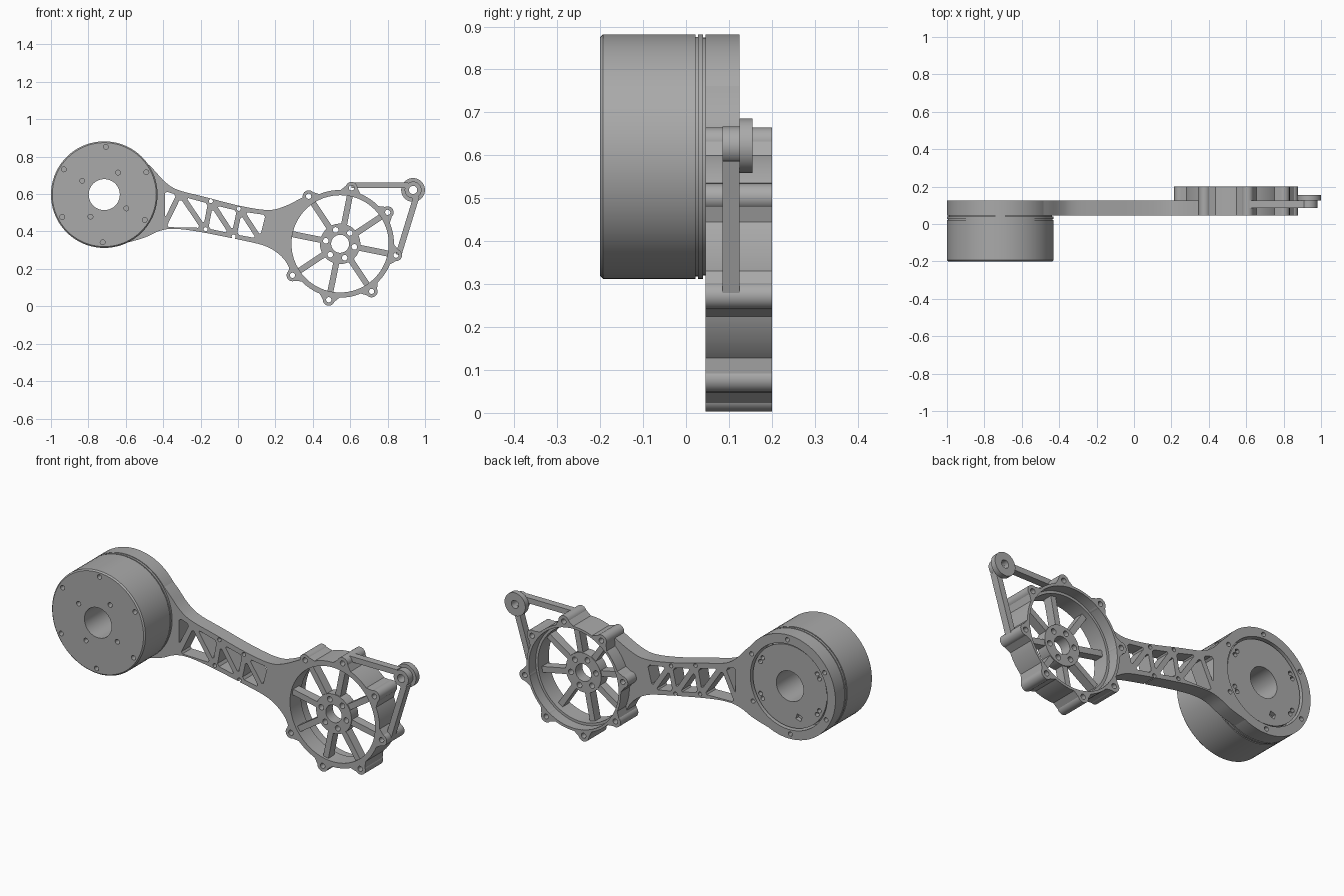
import bpy, bmesh
from math import sin, cos, radians
from mathutils import Vector

if "Cube" in bpy.data.objects:
    bpy.data.objects.remove(bpy.data.objects["Cube"])

grey = bpy.data.materials.new("machined_grey")
grey.use_nodes = True
grey.diffuse_color = (0.4, 0.4, 0.4, 1)
grey.node_tree.nodes["Principled BSDF"].inputs["Base Color"].default_value = (0.4, 0.4, 0.4, 1)

MOTOR = Vector((-0.715, 0.597))
WHEEL = Vector((0.546, 0.334))
IDLER = Vector((0.936, 0.622))
FRONT, MID, BACK = 0.045, 0.125, 0.2


def polar(c, r, deg):
    return Vector(c) + Vector((cos(radians(deg)), sin(radians(deg)))) * r


def circle(c, r, n=24):
    return [polar(c, r, 360 * i / n) for i in range(n)]


def spread(c, r, start, count):
    return [polar(c, r, start + 360 * i / count) for i in range(count)]


def add_prism(bm, pts, y0, y1):
    lo = [bm.verts.new((p[0], y0, p[1])) for p in pts]
    hi = [bm.verts.new((p[0], y1, p[1])) for p in pts]
    bm.faces.new(lo)
    bm.faces.new(hi[::-1])
    for i in range(len(pts)):
        j = (i + 1) % len(pts)
        bm.faces.new((lo[j], lo[i], hi[i], hi[j]))


def finish(name, bm):
    bmesh.ops.recalc_face_normals(bm, faces=bm.faces)
    me = bpy.data.meshes.new(name)
    bm.to_mesh(me)
    bm.free()
    me.materials.append(grey)
    ob = bpy.data.objects.new(name, me)
    bpy.context.collection.objects.link(ob)
    return ob


def prisms(name, outlines, y0, y1):
    bm = bmesh.new()
    for pts in outlines:
        add_prism(bm, pts, y0, y1)
    return finish(name, bm)


def lathe(name, c, profile, n=72):
    """Revolve a closed (radius, y) profile about the y axis through c."""
    bm = bmesh.new()
    rings = [[bm.verts.new((p.x, y, p.y)) for p in circle(c, r, n)] for r, y in profile]
    for a, b in zip(rings, rings[1:] + rings[:1]):
        for i in range(n):
            j = (i + 1) % n
            bm.faces.new((a[i], a[j], b[j], b[i]))
    return finish(name, bm)


def tube(name, c, r0, r1, y0, y1, n=72):
    return lathe(name, c, [(r0, y0), (r1, y0), (r1, y1), (r0, y1)], n)


def cut(ob, outlines, y0, y1):
    """Cut prisms out of an object and bake the result."""
    tool = prisms("cutter", outlines, y0, y1)
    tool.hide_render = True
    mod = ob.modifiers.new("cut", 'BOOLEAN')
    mod.operation, mod.solver, mod.object = 'DIFFERENCE', 'EXACT', tool
    dg = bpy.context.evaluated_depsgraph_get()
    me = bpy.data.meshes.new_from_object(ob.evaluated_get(dg))
    ob.modifiers.clear()
    ob.data = me
    bpy.data.objects.remove(tool)


def bar(p, q, w0, w1=None):
    p, q = Vector(p), Vector(q)
    d = (q - p).normalized()
    s = Vector((-d.y, d.x)) / 2
    w1 = w1 or w0
    return [p + s * w0, p - s * w0, q - s * w1, q + s * w1]


def smooth_path(pts, steps=6):
    """Catmull-Rom curve through the points."""
    v = [Vector(p) for p in pts]
    v = [v[0] * 2 - v[1]] + v + [v[-1] * 2 - v[-2]]
    out = []
    for a, b, c, d in zip(v, v[1:], v[2:], v[3:]):
        for k in range(steps):
            t = k / steps
            out.append((b * 2 + (c - a) * t + (a * 2 - b * 5 + c * 4 - d) * t * t
                        + (b * 3 - a - c * 3 + d) * t ** 3) / 2)
    return out + [v[-2]]


def inset(tri, w):
    """Shrink a triangle so every edge moves in by w, with clipped corners."""
    a, b, c = tri
    la, lb, lc = (b - c).length, (c - a).length, (a - b).length
    centre = (a * la + b * lb + c * lc) / (la + lb + lc)
    area = abs((b - a).x * (c - a).y - (b - a).y * (c - a).x)
    k = 1 - w * (la + lb + lc) / area
    t = [centre + (p - centre) * k for p in tri]
    out = []
    for i in range(3):
        p = t[i]
        for q in (t[i - 1], t[(i + 1) % 3]):
            out.append(p + (q - p).normalized() * 0.012)
    return out


# Motor: can with groove, rear stator disc and bolt holes
motor = lathe("motor_body", MOTOR, [
    (0.083, -0.2), (0.278, -0.2), (0.285, -0.193), (0.285, 0.022), (0.279, 0.022),
    (0.279, 0.028), (0.285, 0.028), (0.285, 0.04), (0.277, 0.04), (0.277, 0.05),
    (0.226, 0.05), (0.226, 0.115), (0.083, 0.115)])
front_holes = spread(MOTOR, 0.255, 28, 6) + spread(MOTOR, 0.139, 58, 4)
cut(motor, [circle(p, 0.013, 16) for p in front_holes], -0.22, -0.17)
rear_holes = [polar(MOTOR, 0.2, a + d) for a in (30, 150, 210, 330) for d in (-4, 4)]
socket = bar(MOTOR + Vector((-0.07, -0.165)), MOTOR + Vector((-0.04, -0.155)), 0.03)
cut(motor, [circle(p, 0.012, 12) for p in rear_holes] + [socket], 0.09, 0.14)

# Mounting flange behind the motor
flange = tube("motor_flange", MOTOR, 0.235, 0.285, FRONT, MID)
cut(flange, [circle(p, 0.012, 16) for p in spread(MOTOR, 0.258, 28, 6)], 0.07, 0.2)

# Arm with a zigzag lattice
upper = smooth_path([(-0.52, 0.797), (-0.455, 0.735), (-0.39, 0.665), (-0.32, 0.622),
                     (-0.178, 0.585), (0.01, 0.537), (0.16, 0.515), (0.25, 0.535), (0.36, 0.59)])
lower = smooth_path([(0.28, 0.19), (0.255, 0.24), (0.21, 0.286), (0.143, 0.323), (0.036, 0.35),
                     (-0.205, 0.398), (-0.34, 0.414), (-0.42, 0.403), (-0.5, 0.367), (-0.6, 0.338)])
arm = prisms("arm", [upper + lower], FRONT, MID)
nodes = [Vector(p) for p in (
    (-0.405, 0.635), (-0.405, 0.41), (-0.31, 0.605), (-0.175, 0.405), (-0.145, 0.56),
    (-0.023, 0.372), (0.01, 0.522), (0.125, 0.345), (0.165, 0.5))]
windows = [inset(t, 0.014) for t in zip(nodes, nodes[1:], nodes[2:])]
cut(arm, windows + [circle(MOTOR, 0.28, 72), circle(WHEEL, 0.28, 72)], 0, 0.3)
cut(arm, [circle(p, 0.011, 16) for p in ((-0.145, 0.562), (0.004, 0.521), (-0.173, 0.412),
                                        (-0.023, 0.373))], 0, 0.3)

# Wheel housing ring with a rear bearing step
lathe("housing_ring", WHEEL, [(0.26, FRONT), (0.288, FRONT), (0.288, BACK), (0.274, BACK),
                              (0.274, 0.14), (0.26, 0.14)])

# Bolt bosses round the ring
for i in range(8):
    ang = 33.5 + 45 * i
    p = polar(WHEEL, 0.305, ang)
    tube(f"boss_{i + 1}", p, 0.014, 0.032, FRONT, BACK, 24)
    web = prisms(f"boss_web_{i + 1}", [bar(polar(WHEEL, 0.276, ang), polar(WHEEL, 0.312, ang),
                                           0.12, 0.06)], FRONT, BACK)
    cut(web, [circle(p, 0.025)], 0, 0.3)

# Hub and spokes
hub = tube("hub", WHEEL, 0.048, 0.108, 0.055, 0.115)
cut(hub, [circle(p, 0.015, 16) for p in spread(WHEEL, 0.078, 48, 6)], 0, 0.3)
prisms("spokes", [bar(polar(WHEEL, 0.1, 33.5 + 45 * i), polar(WHEEL, 0.265, 33.5 + 45 * i), 0.032)
                  for i in range(8)], 0.06, 0.11)

# Idler bracket and pulley
prisms("bracket_top_bar", [bar((0.607, 0.648), (0.91, 0.648), 0.03)], 0.085, MID)
prisms("bracket_side_bar", [bar((0.858, 0.275), (0.955, 0.59), 0.032)], 0.085, MID)
tube("bracket_eye", IDLER, 0.022, 0.045, 0.085, MID, 32)
tube("idler_pulley", IDLER, 0.022, 0.0635, MID, 0.155, 48)

# Smooth round walls, keep machined edges crisp
for ob in bpy.context.collection.objects:
    ob.select_set(ob.type == 'MESH')
    if ob.type == 'MESH':
        bpy.context.view_layer.objects.active = ob
bpy.ops.object.shade_smooth_by_angle(angle=radians(30))
